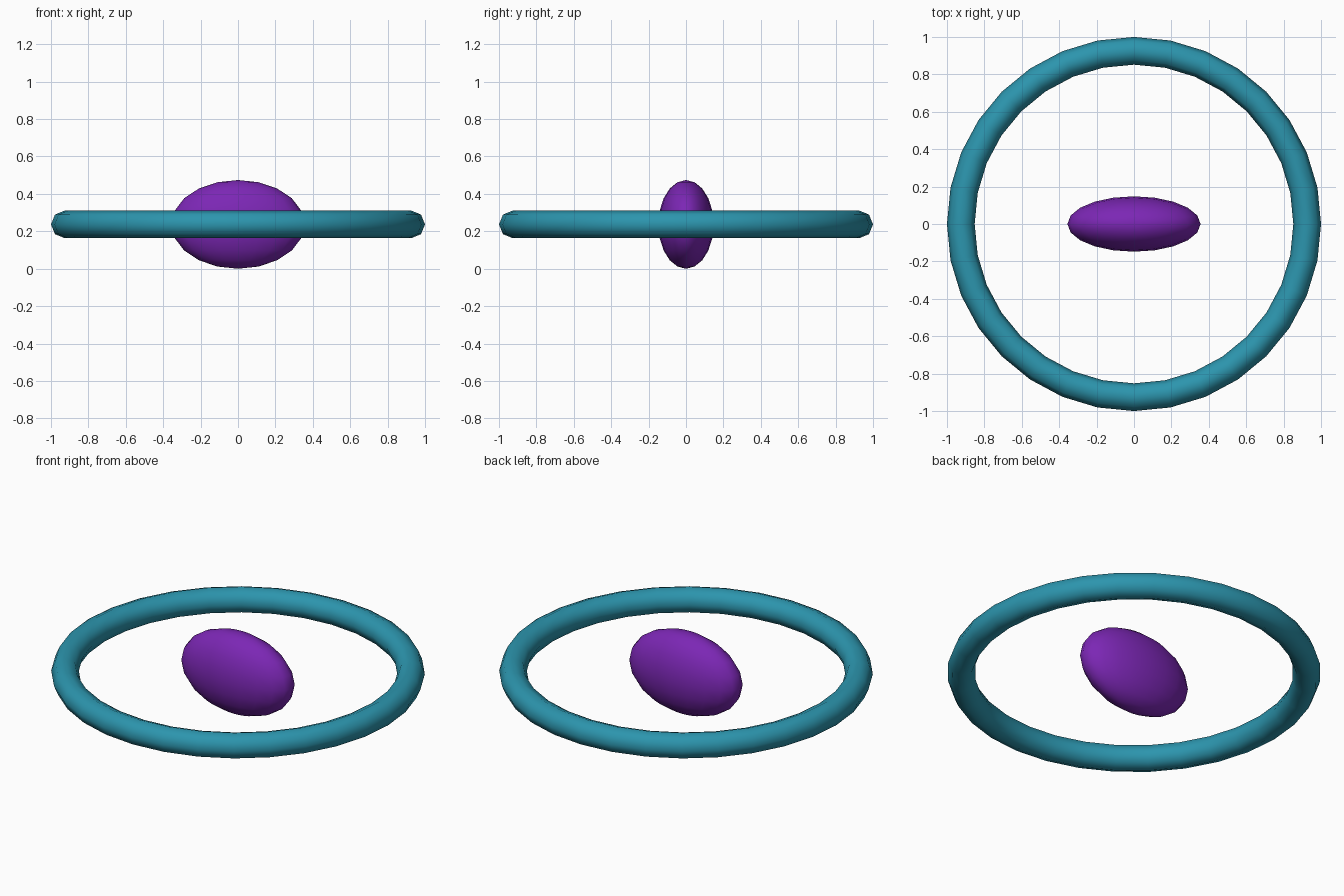
import bpy
import math

if "Cube" in bpy.data.objects:
    bpy.data.objects.remove(bpy.data.objects["Cube"])

CENTRE_Z = 0.237


def finish(name, colour):
    obj = bpy.context.object
    obj.name = name
    mat = bpy.data.materials.new(name + "_colour")
    mat.diffuse_color = (*colour, 1)
    mat.use_nodes = True
    mat.node_tree.nodes["Principled BSDF"].inputs["Base Color"].default_value = mat.diffuse_color
    obj.data.materials.append(mat)
    bpy.ops.object.transform_apply(location=False, rotation=False, scale=True)
    bpy.ops.object.shade_smooth_by_angle(angle=math.radians(60))
    return obj


# Outer ring lying flat
bpy.ops.mesh.primitive_torus_add(
    major_segments=32, minor_segments=8,
    major_radius=0.926, minor_radius=0.074, location=(0, 0, CENTRE_Z))
finish("outer_ring", (0.025, 0.3, 0.42))

# Floating ellipsoid core
bpy.ops.mesh.primitive_uv_sphere_add(
    segments=20, ring_count=10, radius=1, location=(0, 0, CENTRE_Z))
bpy.context.object.scale = (0.356, 0.148, CENTRE_Z)
finish("core", (0.2, 0.02, 0.46))
